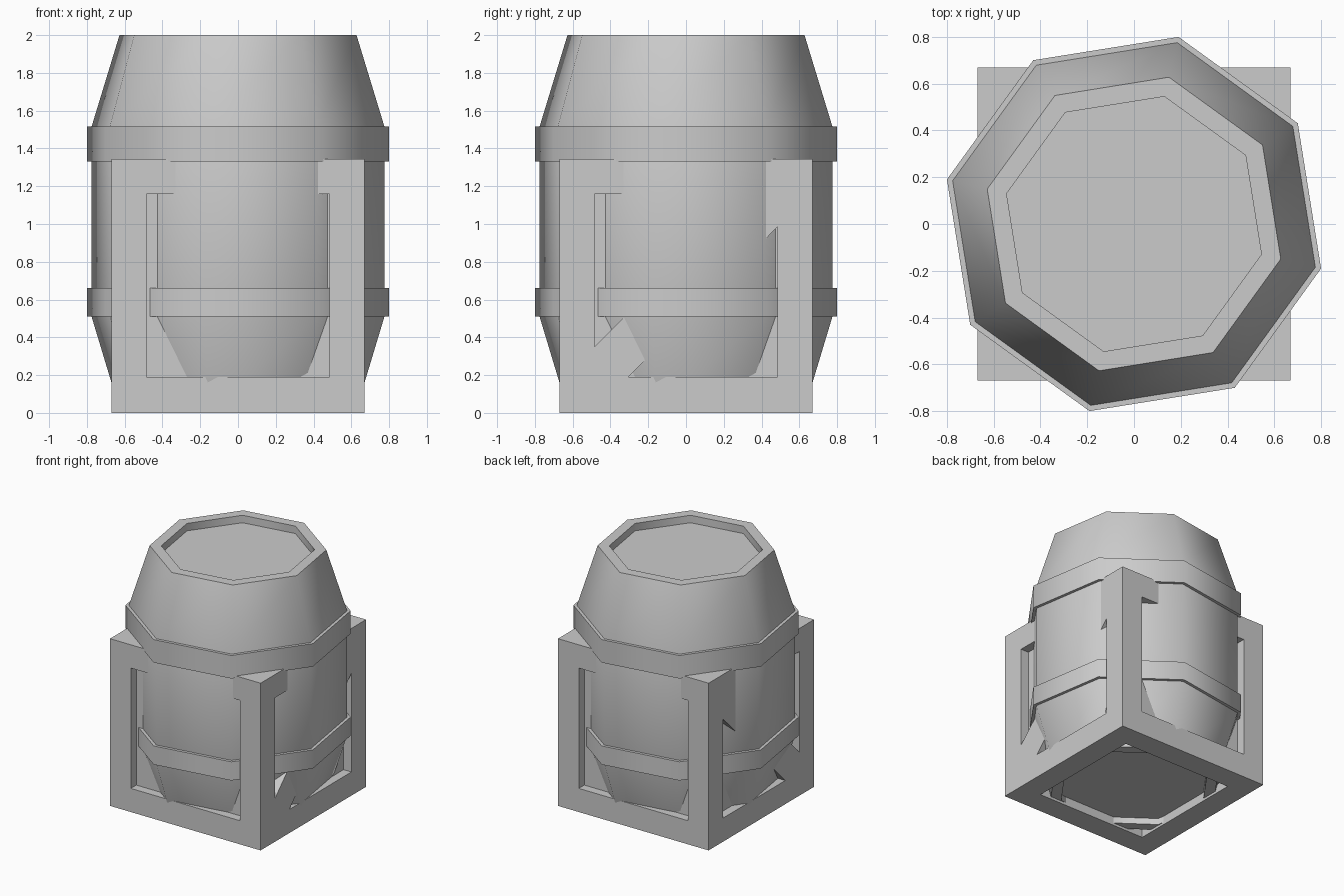
import bpy, bmesh
from math import cos, sin, pi, radians
from mathutils import Vector

if "Cube" in bpy.data.objects:
    bpy.data.objects.remove(bpy.data.objects["Cube"])

SIDES, TURN = 8, radians(31.6)


def finish(bm, name):
    bmesh.ops.recalc_face_normals(bm, faces=bm.faces)
    mesh = bpy.data.meshes.new(name)
    bm.to_mesh(mesh)
    bm.free()
    ob = bpy.data.objects.new(name, mesh)
    bpy.context.collection.objects.link(ob)
    return ob


def smooth(ob):
    bpy.ops.object.select_all(action='DESELECT')
    ob.select_set(True)
    bpy.context.view_layer.objects.active = ob
    bpy.ops.object.shade_smooth_by_angle(angle=radians(50))


def lathe(name, profile, ring=False):
    """Eight-sided turned solid; ring=True closes the profile on itself."""
    bm = bmesh.new()
    loops = [[bm.verts.new((r * cos(TURN + 2 * pi * i / SIDES),
                            r * sin(TURN + 2 * pi * i / SIDES), z))
              for i in range(SIDES)] for r, z in profile]
    pairs = list(zip(loops, loops[1:]))
    if ring:
        pairs.append((loops[-1], loops[0]))
    else:
        bm.faces.new(loops[0])
        bm.faces.new(loops[-1])
    for a, b in pairs:
        for i in range(SIDES):
            j = (i + 1) % SIDES
            bm.faces.new((a[i], a[j], b[j], b[i]))
    ob = finish(bm, name)
    smooth(ob)
    return ob


def prism(bm, points, push):
    face = bm.faces.new([bm.verts.new(p) for p in points])
    ext = bmesh.ops.extrude_face_region(bm, geom=[face])['geom']
    bmesh.ops.translate(bm, vec=Vector(push),
                        verts=[v for v in ext if isinstance(v, bmesh.types.BMVert)])


# Barrel with recessed lid and base
lathe("barrel", [(0.56, 0.08), (0.56, 0.02), (0.645, 0.02), (0.797, 0.51),
                 (0.797, 1.515), (0.645, 2.0), (0.56, 2.0), (0.56, 1.94)])

# Hoops
for name, z0, z1 in (("lower_hoop", 0.51, 0.66), ("upper_hoop", 1.33, 1.515)):
    lathe(name, [(0.78, z0), (0.822, z0), (0.822, z1), (0.78, z1)], ring=True)

# Crate block
H, IN, Z0, Z1, PANEL = 0.67, 0.485, 0.19, 1.158, 0.6
bm = bmesh.new()
prism(bm, [(-H, -H, 0), (H, -H, 0), (H, H, 0), (-H, H, 0)], (0, 0, 1.345))
crate = finish(bm, "crate")

# Cutter for recessed panels: plain front and back, diagonal brace on the sides
bm = bmesh.new()
for s in (-1, 1):
    prism(bm, [(-IN, s * PANEL, Z0), (IN, s * PANEL, Z0),
               (IN, s * PANEL, Z1), (-IN, s * PANEL, Z1)], (0, s * 0.2, 0))
    for tri in ([(-IN, 0.35), (-IN, Z1), (0.32, Z1)],
                [(-0.305, Z0), (IN, Z0), (IN, 0.985)]):
        prism(bm, [(s * PANEL, y, z) for y, z in tri], (s * 0.2, 0, 0))
prism(bm, [(-IN, -IN, 0.07), (IN, -IN, 0.07), (IN, IN, 0.07), (-IN, IN, 0.07)],
      (0, 0, -0.2))
cutter = finish(bm, "panel_cutter")

mod = crate.modifiers.new("panels", 'BOOLEAN')
mod.operation, mod.solver, mod.object = 'DIFFERENCE', 'EXACT', cutter
bpy.ops.object.select_all(action='DESELECT')
crate.select_set(True)
bpy.context.view_layer.objects.active = crate
bpy.ops.object.modifier_apply(modifier=mod.name)
bpy.data.objects.remove(cutter)
